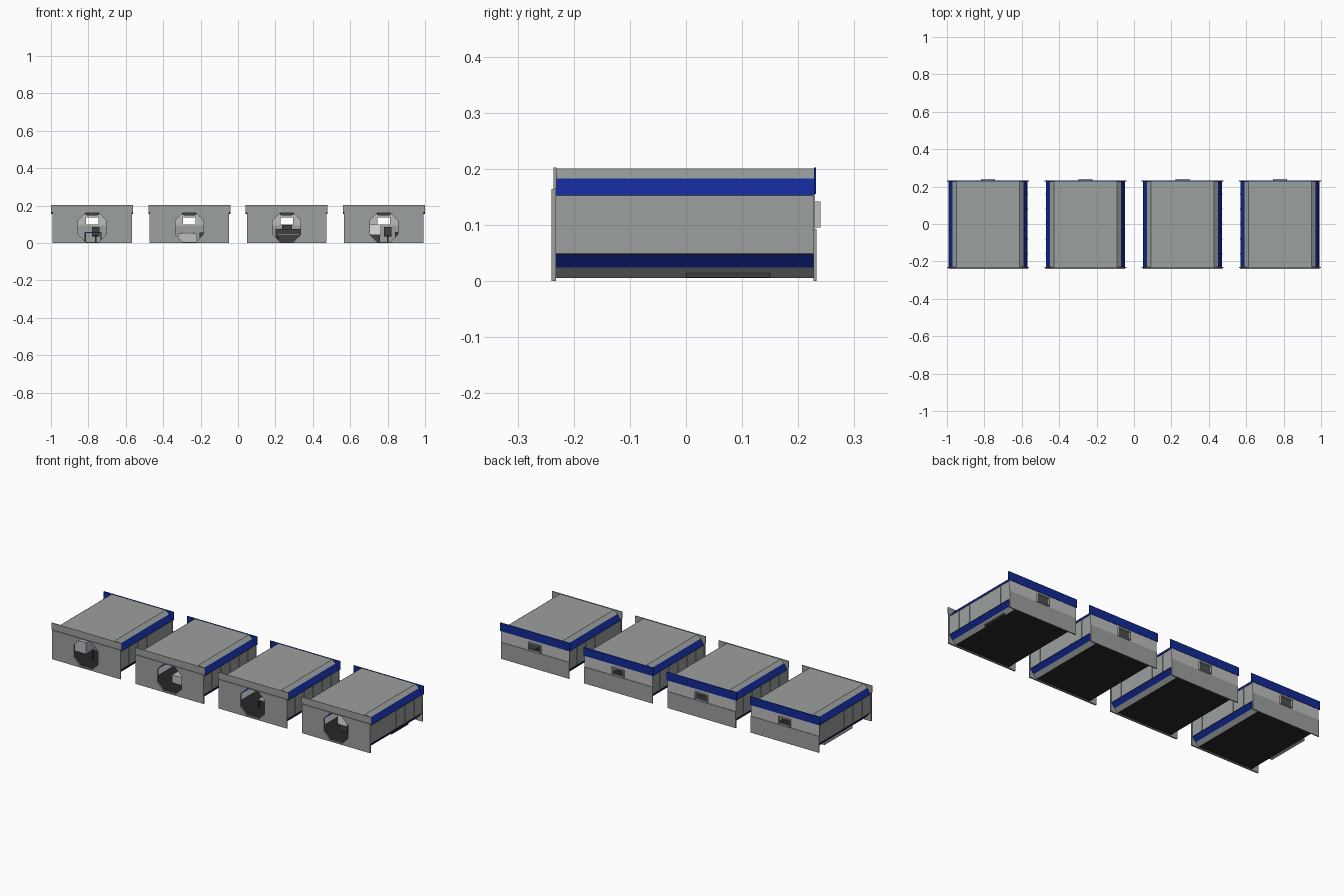
import bpy, bmesh

if "Cube" in bpy.data.objects:
    bpy.data.objects.remove(bpy.data.objects["Cube"])

# ---------- colours ----------
def mat(name, c):
    m = bpy.data.materials.new(name)
    m.diffuse_color = (*c, 1)
    m.use_nodes = True
    m.node_tree.nodes["Principled BSDF"].inputs["Base Color"].default_value = m.diffuse_color
    return m

GREY = mat("panel_grey", (0.33, 0.35, 0.34))
LIGHT = mat("light_grey", (0.5, 0.51, 0.5))
BLUE = mat("trim_blue", (0.006, 0.022, 0.3))
DARK = mat("dark_grey", (0.05, 0.05, 0.055))
BLACK = mat("floor_black", (0.02, 0.02, 0.022))
PURPLE = mat("soft_purple", (0.14, 0.14, 0.42))
WHITE = mat("white", (0.75, 0.75, 0.75))

def finish(bm, name, mats, recalc=True):
    if recalc:
        bmesh.ops.recalc_face_normals(bm, faces=bm.faces)
    me = bpy.data.meshes.new(name)
    bm.to_mesh(me)
    bm.free()
    for m in mats:
        me.materials.append(m)
    ob = bpy.data.objects.new(name, me)
    bpy.context.collection.objects.link(ob)
    return ob

def box(name, x0, x1, y0, y1, z0, z1, m):
    bm = bmesh.new()
    bmesh.ops.create_cube(bm, size=1)
    for v in bm.verts:
        v.co.x = x0 + (v.co.x + 0.5) * (x1 - x0)
        v.co.y = y0 + (v.co.y + 0.5) * (y1 - y0)
        v.co.z = z0 + (v.co.z + 0.5) * (z1 - z0)
    return finish(bm, name, [m])

def plate(name, outline, holes, y0, y1, m):
    """Flat wall in the xz plane with optional cut-outs, given thickness in y."""
    bm = bmesh.new()
    for loop in [outline] + holes:
        vs = [bm.verts.new((x, y0, z)) for x, z in loop]
        for i in range(len(vs)):
            bm.edges.new((vs[i - 1], vs[i]))
    bmesh.ops.triangle_fill(bm, edges=bm.edges[:], use_beauty=True)
    bmesh.ops.dissolve_limit(bm, angle_limit=0.01, verts=[], edges=bm.edges[:])
    ext = bmesh.ops.extrude_face_region(bm, geom=bm.faces[:], use_keep_orig=True)
    for g in ext["geom"]:
        if isinstance(g, bmesh.types.BMVert):
            g.co.y = y1
    return finish(bm, name, [m])

def rect(cx, h, z0, z1):
    return [(cx - h, z0), (cx + h, z0), (cx + h, z1), (cx - h, z1)]

# ---------- shell with chamfered section ----------
HALF = [(0.17, 0.005), (0.19, 0.024), (0.21, 0.048),
        (0.21, 0.153), (0.19, 0.183), (0.168, 0.2)]

def shell(cx, name):
    prof = HALF + [(-x, z) for x, z in reversed(HALF)]
    bm = bmesh.new()
    a = [bm.verts.new((cx + x, -0.232, z)) for x, z in prof]
    b = [bm.verts.new((cx + x, 0.23, z)) for x, z in prof]
    for i in range(len(prof)):
        j = (i + 1) % len(prof)
        f = bm.faces.new((a[i], b[i], b[j], a[j]))
        zm = (prof[i][1] + prof[j][1]) / 2
        if zm < 0.01:
            f.material_index = 2                       # underside / floor
        elif 0.024 < zm < 0.048 or 0.153 < zm < 0.183:
            f.material_index = 1                       # blue chamfers
        # wind every face so that it points outward
        f.normal_update()
        c = f.calc_center_median()
        if (c.x - cx) * f.normal.x + (c.z - 0.1) * f.normal.z < 0:
            f.normal_flip()
    return finish(bm, name, [GREY, BLUE, BLACK], recalc=False)

def module(n, cx):
    p = f"module_{n}_"
    shell(cx, p + "shell")

    # front wall with octagonal doorway
    w, c, z0, z1 = 0.075, 0.04, 0.006, 0.16
    door = [(cx - w + c, z0), (cx + w - c, z0), (cx + w, z0 + c), (cx + w, z1 - c),
            (cx + w - c, z1), (cx - w + c, z1), (cx - w, z1 - c), (cx - w, z0 + c)]
    plate(p + "front_wall", rect(cx, 0.213, 0, 0.164), [door], -0.24, -0.232, GREY)
    plate(p + "front_header", rect(cx, 0.219, 0.164, 0.202), [], -0.236, -0.231, GREY)

    # back wall in three bands, with a window
    plate(p + "back_header", rect(cx, 0.219, 0.155, 0.202), [], 0.228, 0.232, BLUE)
    plate(p + "back_upper_wall", rect(cx, 0.213, 0.093, 0.155),
          [rect(cx, 0.034, 0.1, 0.138)], 0.227, 0.23, LIGHT)
    plate(p + "back_lower_wall", rect(cx, 0.213, 0, 0.093), [], 0.227, 0.233, GREY)
    plate(p + "window_frame", rect(cx, 0.038, 0.095, 0.142),
          [rect(cx, 0.033, 0.1, 0.137)], 0.228, 0.24, LIGHT)

    # side ribs, dark seams beside the blue trims
    for s in (-1, 1):
        for k in range(5):
            y = -0.16 + k * 0.08
            xs = sorted((cx + s * 0.2095, cx + s * 0.2125))
            box(p + "side_rib", *xs, y - 0.003, y + 0.003, 0.05, 0.151, GREY)
        for z in (0.0485, 0.1525):
            xs = sorted((cx + s * 0.208, cx + s * 0.2115))
            box(p + "trim_seam", *xs, -0.231, 0.228, z - 0.001, z + 0.001, DARK)

    # ceiling lamp
    box(p + "ceiling_lamp", cx - 0.036, cx + 0.036, -0.06, 0.06, 0.15, 0.16, DARK)
    box(p + "lamp_glow", cx - 0.03, cx + 0.03, -0.055, 0.055, 0.147, 0.15, PURPLE)

def table(n, cx, x0, x1, y0, y1, z, top):
    p = f"module_{n}_table_"
    box(p + "top", cx + x0, cx + x1, y0, y1, z - 0.006, z, top)
    for x in (x0, x1 - 0.006):
        for y in (y0, y1 - 0.006):
            box(p + "leg", cx + x, cx + x + 0.006, y, y + 0.006, 0.006, z - 0.006, DARK)

def chair(n, x, y, m):
    p = f"module_{n}_chair_"
    box(p + "seat", x - 0.02, x + 0.02, y - 0.02, y + 0.02, 0.034, 0.041, m)
    box(p + "post", x - 0.004, x + 0.004, y - 0.004, y + 0.004, 0.006, 0.034, m)
    box(p + "back", x - 0.02, x + 0.02, y + 0.015, y + 0.02, 0.041, 0.085, m)

CX = [-0.78, -0.26, 0.26, 0.78]
for i, cx in enumerate(CX):
    module(i + 1, cx)

# ---------- furniture ----------
# office
table(1, CX[0], -0.04, 0.05, -0.13, -0.03, 0.06, PURPLE)
chair(1, CX[0] + 0.02, 0.03, DARK)
box("module_1_cabinet", CX[0] - 0.19, CX[0] - 0.1, -0.1, 0.15, 0.006, 0.07, LIGHT)

# sleeping room
box("module_2_bed", CX[1] - 0.06, CX[1] + 0.04, -0.13, 0.1, 0.006, 0.05, LIGHT)
box("module_2_pillow", CX[1] - 0.045, CX[1] + 0.025, 0.05, 0.09, 0.05, 0.06, WHITE)
box("module_2_locker", CX[1] + 0.055, CX[1] + 0.12, -0.05, 0.1, 0.006, 0.055, DARK)

# control room
table(3, CX[2], -0.05, 0.07, -0.12, 0.0, 0.05, LIGHT)
box("module_3_console", CX[2] - 0.06, CX[2] + 0.08, 0.02, 0.1, 0.006, 0.075, DARK)
box("module_3_screen", CX[2] - 0.025, CX[2] + 0.03, 0.05, 0.058, 0.075, 0.095, DARK)

# workshop
box("module_4_machine", CX[3] - 0.075, CX[3] - 0.015, -0.12, -0.03, 0.045, 0.1, WHITE)
box("module_4_machine_base", CX[3] - 0.07, CX[3] - 0.02, -0.115, -0.035, 0.006, 0.045, DARK)
chair(4, CX[3] + 0.02, -0.02, DARK)
box("module_4_shelf", CX[3] + 0.06, CX[3] + 0.18, 0.0, 0.15, 0.006, 0.06, DARK)
